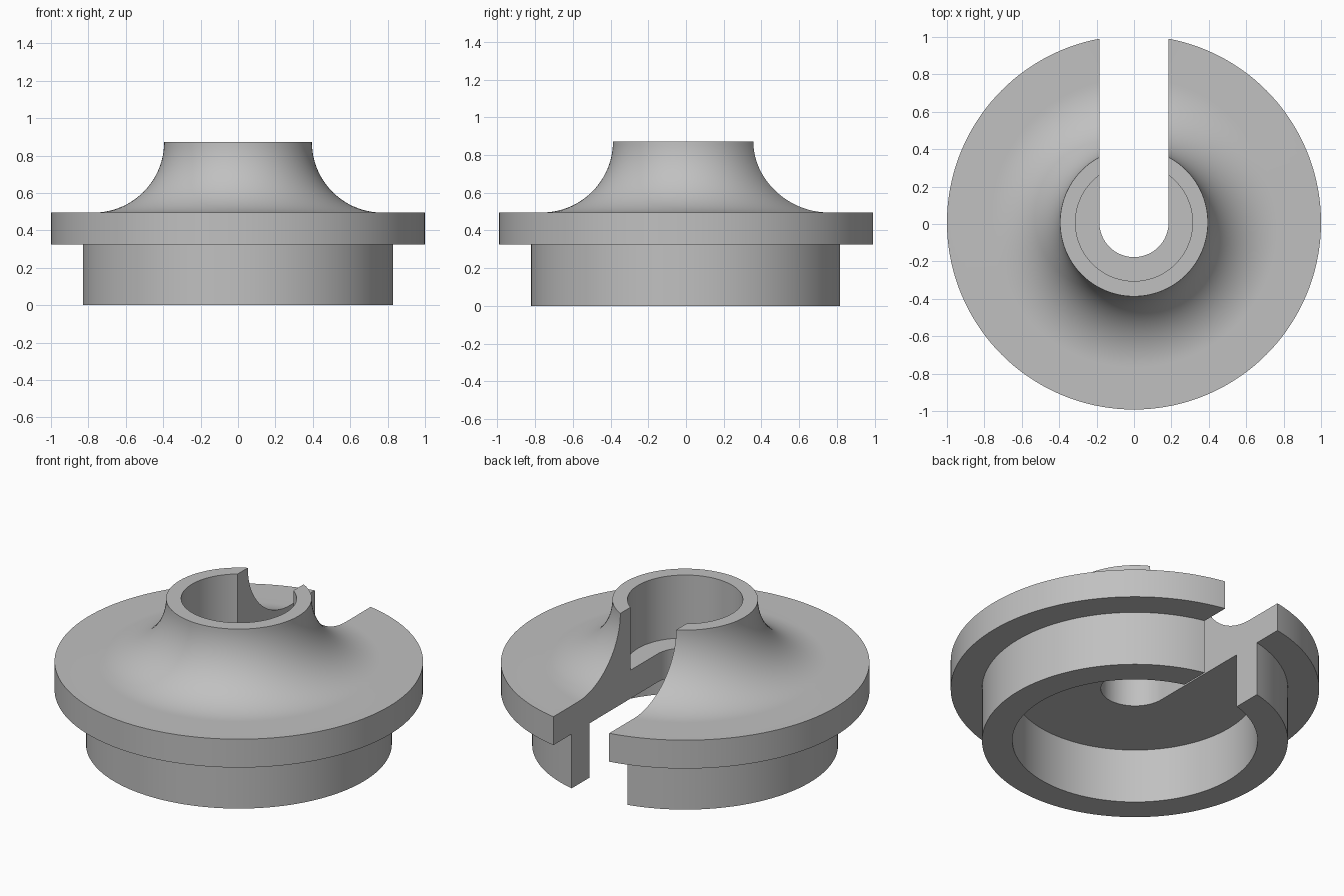
import bpy, bmesh, math
from mathutils import Matrix, Vector

if "Cube" in bpy.data.objects:
    bpy.data.objects.remove(bpy.data.objects["Cube"])

AXIS_Y = 0.008          # the slot removes the rearmost edge, so the axis sits slightly back
SEGMENTS = 144
TOP, FLANGE_TOP, FLANGE_BOTTOM = 0.872, 0.495, 0.325
NECK_R, BORE_R, SLOT_R = 0.395, 0.313, 0.185
SKIRT_OUT, SKIRT_IN = 0.83, 0.665

# Plain grey material
grey = bpy.data.materials.new("plain grey")
grey.use_nodes = True
colour = (0.53, 0.53, 0.53, 1)
grey.diffuse_color = colour
grey.node_tree.nodes["Principled BSDF"].inputs["Base Color"].default_value = colour


def make_object(name, bm):
    bmesh.ops.recalc_face_normals(bm, faces=bm.faces)
    mesh = bpy.data.meshes.new(name)
    bm.to_mesh(mesh)
    bm.free()
    mesh.materials.append(grey)
    obj = bpy.data.objects.new(name, mesh)
    bpy.context.collection.objects.link(obj)
    obj.location.y = AXIS_Y
    return obj


def lathe(name, profile):
    bm = bmesh.new()
    verts = [bm.verts.new((r, 0, z)) for r, z in profile]
    edges = [bm.edges.new(pair) for pair in zip(verts, verts[1:])]
    bmesh.ops.spin(bm, geom=verts + edges, cent=(0, 0, 0), axis=(0, 0, 1),
                   angle=math.tau, steps=SEGMENTS, use_duplicate=False)
    bmesh.ops.remove_doubles(bm, verts=bm.verts, dist=1e-4)
    return make_object(name, bm)


# Turned body: hollow skirt, flange, concave neck and counterbore
fillet = TOP - FLANGE_TOP
steps = 28
neck = [(NECK_R + fillet * (1 - math.cos(a)), TOP - fillet * math.sin(a))
        for a in (math.pi / 2 * (1 - i / steps) for i in range(steps + 1))]
profile = [(0, FLANGE_BOTTOM), (SKIRT_IN, FLANGE_BOTTOM), (SKIRT_IN, 0),
           (SKIRT_OUT, 0), (SKIRT_OUT, FLANGE_BOTTOM), (1, FLANGE_BOTTOM),
           (1, FLANGE_TOP)] + neck
profile += [(BORE_R, TOP), (BORE_R, FLANGE_TOP), (0, FLANGE_TOP)]
body = lathe("slotted_flange", profile)

# Slot cutter: round at the axis, open to the back
bm = bmesh.new()
arc = [math.pi + math.pi * i / 48 for i in range(49)]
outline = [(SLOT_R * math.cos(a), SLOT_R * math.sin(a)) for a in arc]
outline += [(SLOT_R, 1.5), (-SLOT_R, 1.5)]
face = bm.faces.new([bm.verts.new((x, y, -0.5)) for x, y in outline])
wall = bmesh.ops.extrude_face_region(bm, geom=[face])
bmesh.ops.translate(bm, vec=(0, 0, 2),
                    verts=[v for v in wall["geom"] if isinstance(v, bmesh.types.BMVert)])
cutter = make_object("slot_cutter", bm)
cutter.hide_render = True

# Cut the slot, then drop the cutter
cut = body.modifiers.new("slot", "BOOLEAN")
cut.operation = "DIFFERENCE"
cut.solver = "EXACT"
cut.object = cutter
bpy.ops.object.select_all(action="DESELECT")
body.select_set(True)
bpy.context.view_layer.objects.active = body
bpy.ops.object.modifier_apply(modifier=cut.name)
bpy.data.objects.remove(cutter)

# Smooth turned surfaces, crisp machined edges
bpy.ops.object.shade_smooth_by_angle(angle=math.radians(30))
